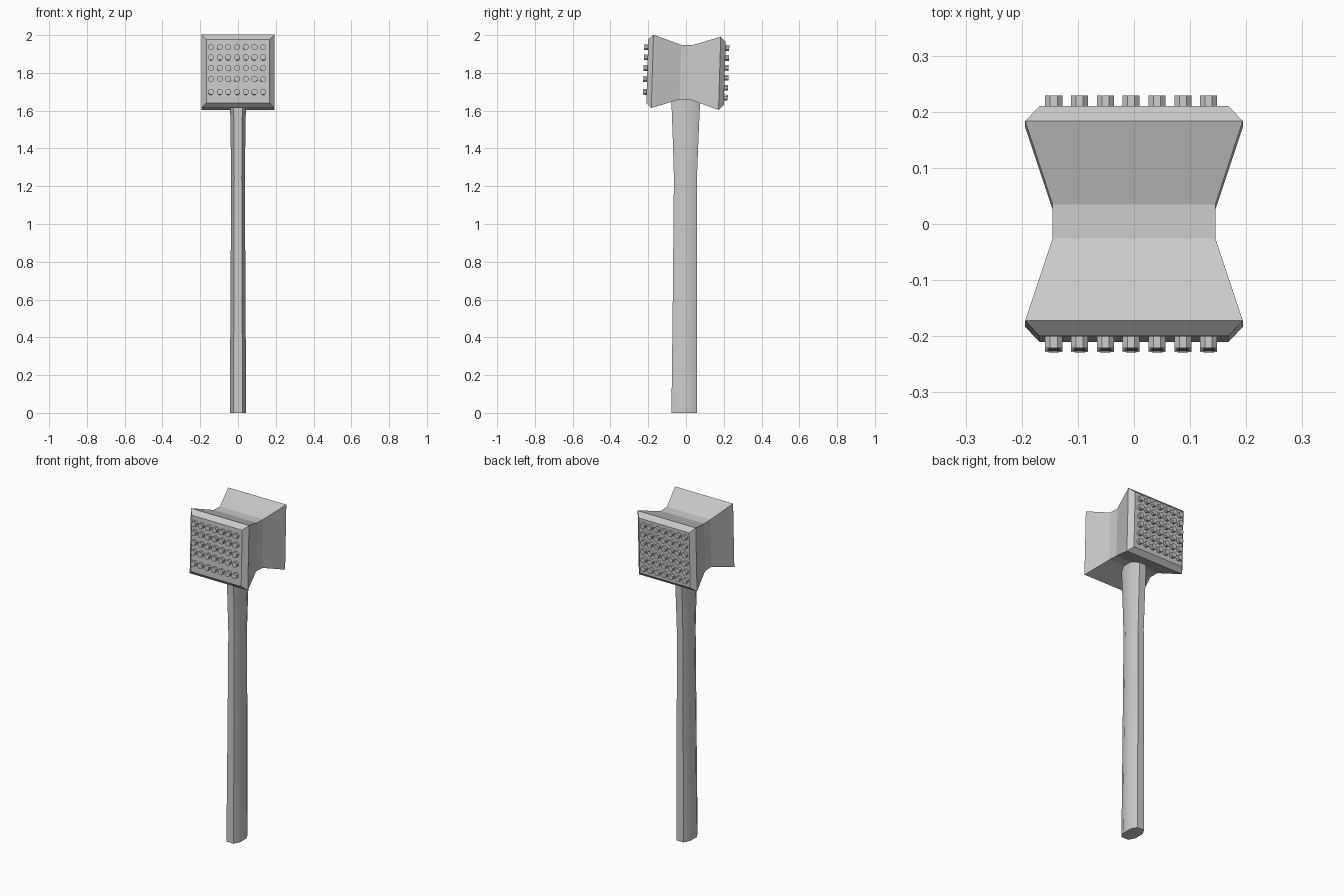
import bpy, bmesh, math
from mathutils import Matrix, Vector

cube = bpy.data.objects.get("Cube")
if cube:
    bpy.data.objects.remove(cube, do_unlink=True)

grey = bpy.data.materials.new("plain grey")
grey.use_nodes = True
colour = (0.6, 0.6, 0.6, 1)
grey.diffuse_color = colour
grey.node_tree.nodes["Principled BSDF"].inputs["Base Color"].default_value = colour

HEAD_PLACE = Matrix.Translation((0, 0, 1.803)) @ Matrix.Rotation(-0.03, 4, "X")


def finish(bm, name, matrix=Matrix()):
    bmesh.ops.recalc_face_normals(bm, faces=bm.faces)
    mesh = bpy.data.meshes.new(name)
    bm.to_mesh(mesh)
    bm.free()
    mesh.materials.append(grey)
    obj = bpy.data.objects.new(name, mesh)
    obj.matrix_world = matrix
    bpy.context.collection.objects.link(obj)
    return obj


def loft(rings):
    """Skin a list of equal point rings and cap both ends."""
    bm = bmesh.new()
    loops = [[bm.verts.new(p) for p in ring] for ring in rings]
    n = len(loops[0])
    for a, b in zip(loops, loops[1:]):
        for i in range(n):
            j = (i + 1) % n
            bm.faces.new((a[i], a[j], b[j], b[i]))
    bm.faces.new(loops[0])
    bm.faces.new(loops[-1])
    return bm


# Head: square sections, pinched at the waist, bevelled at both faces
half = [(0.03, 0.145), (0.178, 0.194), (0.205, 0.168)]
sections = [(-y, s) for y, s in reversed(half)] + half
corners = [(-1, -1), (1, -1), (1, 1), (-1, 1)]
finish(loft([[(s * u, y, s * v) for u, v in corners] for y, s in sections]),
       "mallet_head", HEAD_PLACE)


# Studs on both striking faces
def studs(name, side, rows):
    bm = bmesh.new()
    turn = Matrix.Rotation(math.pi / 2, 4, "X") @ Matrix.Rotation(math.pi / 8, 4, "Z")
    for z in rows:
        for col in range(7):
            spot = Matrix.Translation((-0.143 + 0.046 * col, side * 0.21, z))
            bmesh.ops.create_cone(bm, cap_ends=True, segments=8, radius1=0.0165,
                                  radius2=0.0165, depth=0.03, matrix=spot @ turn)
    finish(bm, name, HEAD_PLACE)


studs("front_studs", -1, [0.127, 0.073, 0.016, -0.042, -0.11])
studs("back_studs", 1, [0.135 - 0.0525 * i for i in range(6)])

# Handle: flattened octagon, flared at both ends (height, centre y, half x, half y)
stations = [(0.0, -0.01, 0.043, 0.067), (0.6, -0.006, 0.04, 0.064),
            (1.25, -0.003, 0.036, 0.061), (1.45, -0.002, 0.039, 0.068),
            (1.7, -0.001, 0.043, 0.078)]
octagon = [(1, -0.45), (1, 0.45), (0.55, 1), (-0.55, 1),
           (-1, 0.45), (-1, -0.45), (-0.55, -1), (0.55, -1)]
handle = finish(loft([[(hx * u, cy + hy * v, z) for u, v in octagon]
                      for z, cy, hx, hy in stations]), "handle")
bpy.ops.object.select_all(action="DESELECT")
handle.select_set(True)
bpy.context.view_layer.objects.active = handle
bpy.ops.object.shade_smooth_by_angle(angle=math.radians(50))
